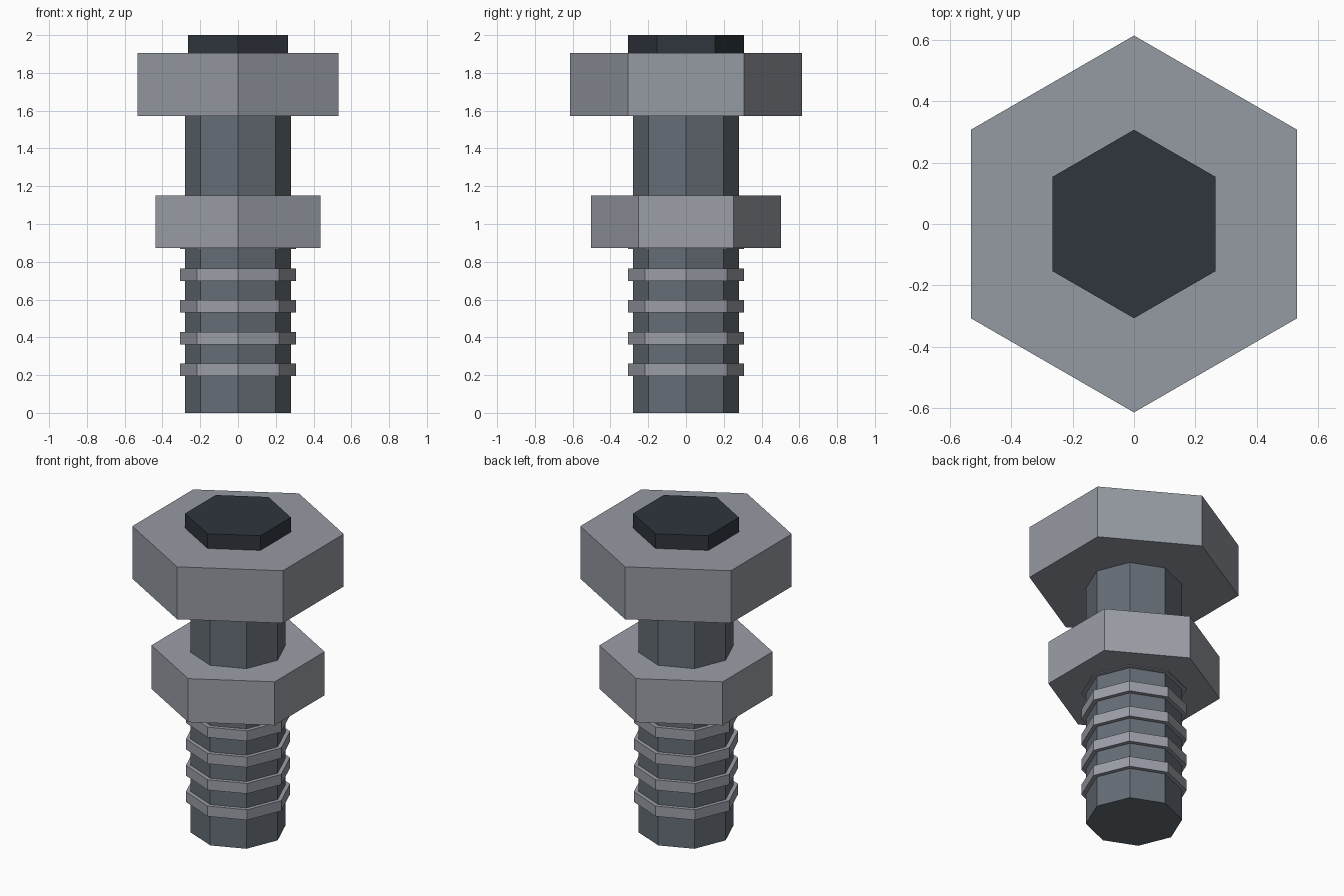
import bpy
import math

default = bpy.data.objects.get("Cube")
if default:
    bpy.data.objects.remove(default, do_unlink=True)


def material(name, rgb):
    mat = bpy.data.materials.new(name)
    mat.use_nodes = True
    color = (*rgb, 1.0)
    mat.diffuse_color = color
    mat.node_tree.nodes["Principled BSDF"].inputs["Base Color"].default_value = color
    return mat


def prism(name, sides, radius, bottom, top, mat):
    """Upright flat-sided prism with a corner on the y axis."""
    bpy.ops.mesh.primitive_cylinder_add(
        vertices=sides, radius=radius, depth=top - bottom,
        location=(0, 0, (bottom + top) / 2))
    obj = bpy.context.object
    obj.name = name
    obj.data.materials.append(mat)
    return obj


head_steel = material("head steel", (0.30, 0.32, 0.36))
nut_steel = material("nut steel", (0.33, 0.345, 0.39))
shaft_steel = material("shaft steel", (0.13, 0.155, 0.18))
dark_steel = material("dark steel", (0.029, 0.037, 0.048))

# Shaft with its octagonal section
prism("shaft", 8, 0.28, 0, 1.6, shaft_steel)

# Thread ridges, the top one mostly hidden in the nut
for i in range(5):
    z = 0.195 + i * 0.168
    prism(f"thread_ridge_{i + 1}", 8, 0.306, z, z + 0.066, nut_steel)

# Hexagonal nut, head and raised cap
prism("nut", 6, 0.503, 0.872, 1.15, nut_steel)
prism("head", 6, 0.614, 1.571, 1.906, head_steel)
prism("head_cap", 6, 0.307, 1.89, 2.0, dark_steel)
